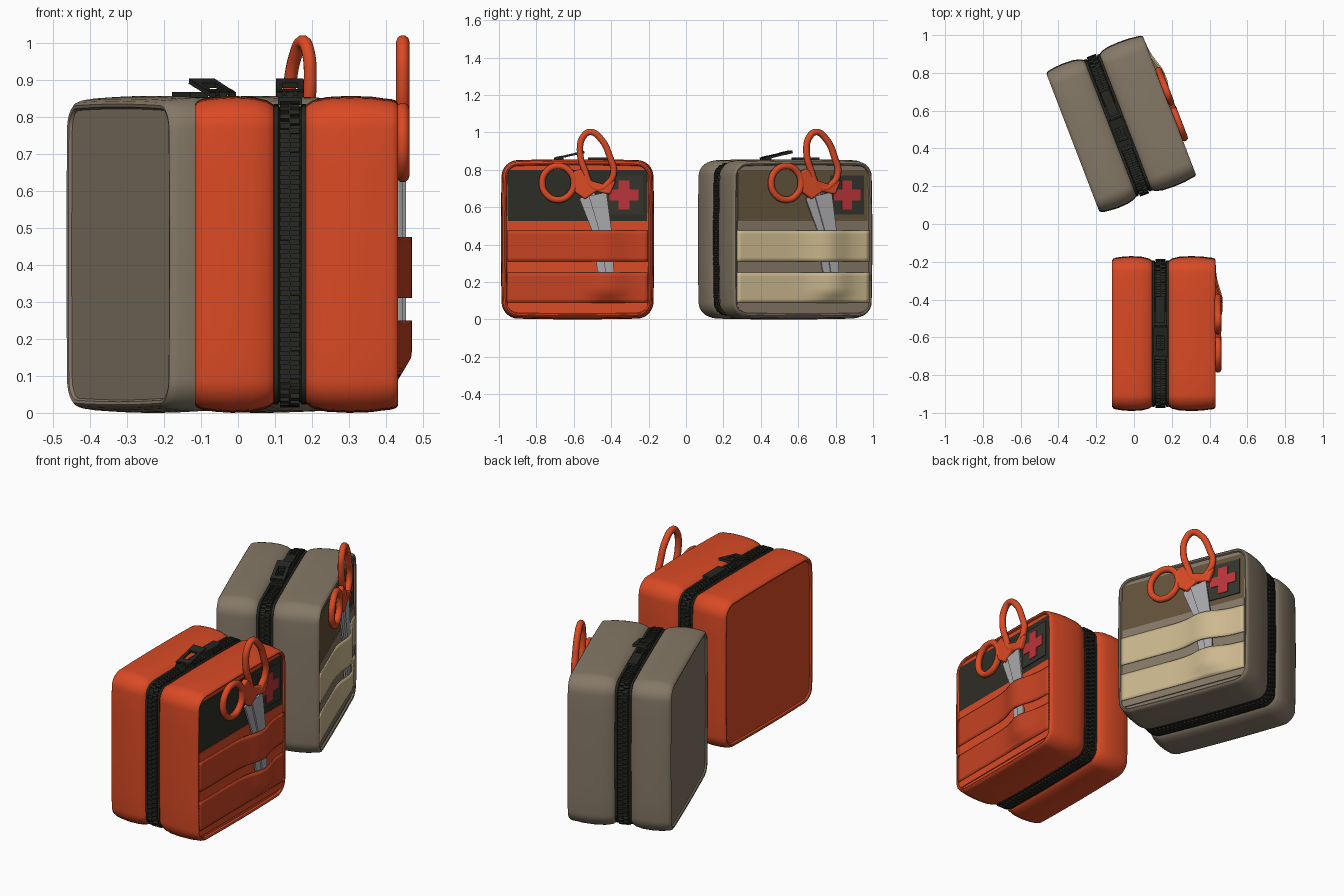
import bpy, bmesh, math
from mathutils import Vector, Matrix

if "Cube" in bpy.data.objects:
    bpy.data.objects.remove(bpy.data.objects["Cube"])

def material(name, rgb):
    m = bpy.data.materials.new(name)
    m.diffuse_color = (*rgb, 1)
    m.use_nodes = True
    m.node_tree.nodes["Principled BSDF"].inputs["Base Color"].default_value = m.diffuse_color
    return m

ORANGE = material("orange fabric", (.70, .068, .018))
STRAP_ORANGE = material("deep orange strap", (.56, .055, .016))
TAUPE = material("taupe fabric", (.235, .19, .135))
BEIGE = material("beige strap", (.60, .48, .27))
BLACK = material("black zipper", (.020, .020, .016))
DARK = material("dark window", (.027, .026, .019))
BROWN = material("brown window", (.125, .085, .042))
METAL = material("steel", (.40, .40, .42))
RED = material("cross red", (.50, .035, .042))
PATCH = material("patch olive", (.034, .036, .027))

HY, HZ, ZC = .41, .428, .428      # half depth, half height, centre height of a pouch


def finish(bm, name, mat, place):
    bmesh.ops.recalc_face_normals(bm, faces=bm.faces)
    me = bpy.data.meshes.new(name)
    bm.to_mesh(me)
    bm.free()
    me.materials.append(mat)
    ob = bpy.data.objects.new(name, me)
    bpy.context.collection.objects.link(ob)
    ob.location, ob.rotation_euler = place
    return ob


def outline(inset, n=8):
    """Rounded, slightly pillowed rectangle in the y-z plane."""
    hy, hz, r = HY - inset, HZ - inset, .085 - inset
    pts = []
    for q, (sy, sz) in enumerate(((1, 1), (-1, 1), (-1, -1), (1, -1))):
        arc = []
        for i in range(n + 1):
            a = math.pi / 2 * (q + i / n)
            arc.append((sy * (hy - r) + r * math.cos(a), sz * (hz - r) + r * math.sin(a)))
        ny, nz = ((-1, 1), (-1, -1), (1, -1), (1, 1))[q]
        end = (ny * (hy - r), nz * hz) if q % 2 == 0 else (ny * hy, nz * (hz - r))
        pts += arc
        for i in range(1, 6):      # points along the straight side
            t = i / 6
            pts.append((arc[-1][0] * (1 - t) + end[0] * t, arc[-1][1] * (1 - t) + end[1] * t))
    return [Vector((y * (1 - .015 * (z / hz) ** 2), z * (1 - .015 * (y / hy) ** 2) + ZC))
            for y, z in pts]


def loft(name, profile, mat, place):
    """Skin outlines given as (x, inset) pairs and cap both ends."""
    bm = bmesh.new()
    rings = [[bm.verts.new((x, p.x, p.y)) for p in outline(ins)] for x, ins in profile]
    for a, b in zip(rings, rings[1:]):
        for i in range(len(a)):
            j = (i + 1) % len(a)
            bm.faces.new((a[i], a[j], b[j], b[i]))
    bm.faces.new(rings[0])
    bm.faces.new(rings[-1])
    return finish(bm, name, mat, place)


def plate(name, pts, x0, x1, mat, place, bevel=0):
    """Extrude a y-z outline from x0 to x1."""
    bm = bmesh.new()
    f = bm.faces.new([bm.verts.new((x0, y, z)) for y, z in pts])
    ext = bmesh.ops.extrude_face_region(bm, geom=[f])
    bmesh.ops.translate(bm, vec=(x1 - x0, 0, 0),
                        verts=[g for g in ext["geom"] if isinstance(g, bmesh.types.BMVert)])
    ob = finish(bm, name, mat, place)
    if bevel:
        mod = ob.modifiers.new("round", 'BEVEL')
        mod.width, mod.segments = bevel, 3
    return ob


def rect(y0, y1, z0, z1):
    return [(y0, z0), (y1, z0), (y1, z1), (y0, z1)]


def box(bm, centre, size, rot=0):
    mat = Matrix.Translation(centre) @ Matrix.Rotation(rot, 4, 'X') @ Matrix.Diagonal((*size, 1))
    bmesh.ops.create_cube(bm, size=1, matrix=mat)


def tube(name, pts, radius, mat, place):
    cu = bpy.data.curves.new(name, 'CURVE')
    cu.dimensions = '3D'
    cu.bevel_depth, cu.bevel_resolution, cu.resolution_u = radius, 3, 8
    sp = cu.splines.new('BEZIER')
    sp.bezier_points.add(len(pts) - 1)
    for b, (y, z) in zip(sp.bezier_points, pts):
        b.co = (.305, y, z)
        b.handle_left_type = b.handle_right_type = 'AUTO'
    sp.use_cyclic_u = True
    cu.materials.append(mat)
    ob = bpy.data.objects.new(name, cu)
    bpy.context.collection.objects.link(ob)
    ob.location, ob.rotation_euler = place


def strap(name, z0, z1, yc, sealed, mat, place):
    """Elastic band that bulges over the scissor blades."""
    bm = bmesh.new()
    grid = []
    for i in range(33):
        y = -.378 + .756 * i / 32
        row = []
        for j in range(9):
            t = j / 8
            lift = min(1, t * 2.5) if sealed else 1
            bump = .038 * math.exp(-((y - yc) / .10) ** 2) * lift
            row.append(bm.verts.new((.288 + bump, y, z0 + (z1 - z0) * t)))
        grid.append(row)
    for a, b in zip(grid, grid[1:]):
        for j in range(8):
            bm.faces.new((a[j], b[j], b[j + 1], a[j + 1]))
    ob = finish(bm, name, mat, place)
    mod = ob.modifiers.new("thickness", 'SOLIDIFY')
    mod.thickness, mod.offset = .008, 0


def zipper(tag, place):
    loft(tag + "_zipper_tape", [(-.047, .034), (-.043, .022), (-.032, .022), (-.028, .030),
         (.028, .030), (.032, .022), (.043, .022), (.047, .034)], BLACK, place)
    # teeth: two staggered rows around the outline
    bm = bmesh.new()
    pts = outline(.024)
    step, along, k = .0125, 0, 0
    for a, b in zip(pts, pts[1:] + pts[:1]):
        d = b - a
        while along < d.length:
            p = a + d * (along / d.length)
            box(bm, (.012 * (1 if k % 2 else -1), p.x, p.y), (.028, .014, .018),
                math.atan2(d.y, d.x))
            along += step
            k += 1
        along -= d.length
    finish(bm, tag + "_zipper_teeth", BLACK, place)
    # two sliders, one flat pull and one raised pull with an open frame
    bm = bmesh.new()
    for y in (-.10, .08):
        box(bm, (0, y, .842), (.065, .075, .022))
        box(bm, (0, y, .858), (.022, .05, .016))
    box(bm, (0, .125, .860), (.05, .14, .013))
    tilt = math.atan2(.034, .15)
    for x in (-.029, .029):
        box(bm, (x, -.045, .877), (.018, .16, .012), tilt)
    box(bm, (0, .012, .890), (.074, .05, .014), tilt)
    box(bm, (0, -.10, .866), (.074, .03, .012), tilt)
    finish(bm, tag + "_zipper_pulls", BLACK, place)


def scissors(tag, place):
    big = [(.10, .70), (.035, .807), (.013, .904), (.028, .973), (.067, 1.002),
           (.126, .963), (.174, .866), (.193, .786), (.163, .727)]
    small = [(-.104 + .085 * math.cos(a), .73 + .09 * math.sin(a))
             for a in (i * math.pi / 4 for i in range(8))]
    tube(tag + "_scissor_large_loop", big, .018, ORANGE, place)
    tube(tag + "_scissor_small_loop", small, .018, ORANGE, place)
    hub = [(-.03, .786), (.013, .807), (.067, .743), (.142, .722), (.206, .743),
           (.174, .668), (.099, .684), (.04, .642), (-.014, .68)]
    plate(tag + "_scissor_hub", hub, .290, .320, ORANGE, place, .008)
    back = [(.01, .645), (.09, .69), (.19, .25), (.179, .13), (.142, .14), (.104, .273), (.077, .476)]
    front = [(.06, .66), (.155, .68), (.182, .476), (.195, .25), (.185, .13), (.15, .25), (.115, .476)]
    plate(tag + "_scissor_back_blade", back, .294, .304, METAL, place)
    plate(tag + "_scissor_front_blade", front, .304, .313, METAL, place)


def pouch(tag, place, fabric, band, window):
    # two padded halves with a piped rim around each recessed panel
    loft(tag + "_front_half", [(.035, .040), (.044, .024), (.062, .012), (.10, .003), (.16, 0),
         (.22, .002), (.255, .007), (.275, .009), (.287, .013), (.292, .020), (.289, .027),
         (.280, .031)], fabric, place)
    loft(tag + "_back_half", [(-.035, .040), (-.044, .024), (-.062, .012), (-.10, .003), (-.155, 0),
         (-.20, .003), (-.235, .008), (-.250, .014), (-.256, .022), (-.254, .030), (-.246, .035)],
         fabric, place)
    zipper(tag, place)
    # front face: window, lower pocket panel, cross patch
    plate(tag + "_window", rect(-.372, .372, .52, .80), .279, .283, window, place)
    plate(tag + "_pocket_panel", rect(-.375, .375, .05, .525), .276, .286, fabric, place)
    plate(tag + "_cross_patch", rect(.155, .350, .56, .77), .280, .288, PATCH, place)
    s, w, cy, cz = .078, .029, .249, .665
    cross = [(-w, -s), (w, -s), (w, -w), (s, -w), (s, w), (w, w),
             (w, s), (-w, s), (-w, w), (-s, w), (-s, -w), (-w, -w)]
    plate(tag + "_cross", [(cy + y, cz + z) for y, z in cross], .286, .292, RED, place)
    strap(tag + "_upper_strap", .31, .475, .14, False, band, place)
    strap(tag + "_lower_strap", .09, .25, .165, True, band, place)
    scissors(tag, place)


pouch("orange_pouch", ((.14, -.58, 0), (0, 0, 0)), ORANGE, STRAP_ORANGE, DARK)
pouch("taupe_pouch", ((-.085, .523, 0), (0, 0, math.radians(21))), TAUPE, BEIGE, BROWN)

# smooth shading with sharp edges kept
bpy.ops.object.select_all(action='DESELECT')
for ob in bpy.context.scene.objects:
    if ob.type == 'MESH':
        ob.select_set(True)
        bpy.context.view_layer.objects.active = ob
bpy.ops.object.shade_smooth_by_angle(angle=math.radians(40))
